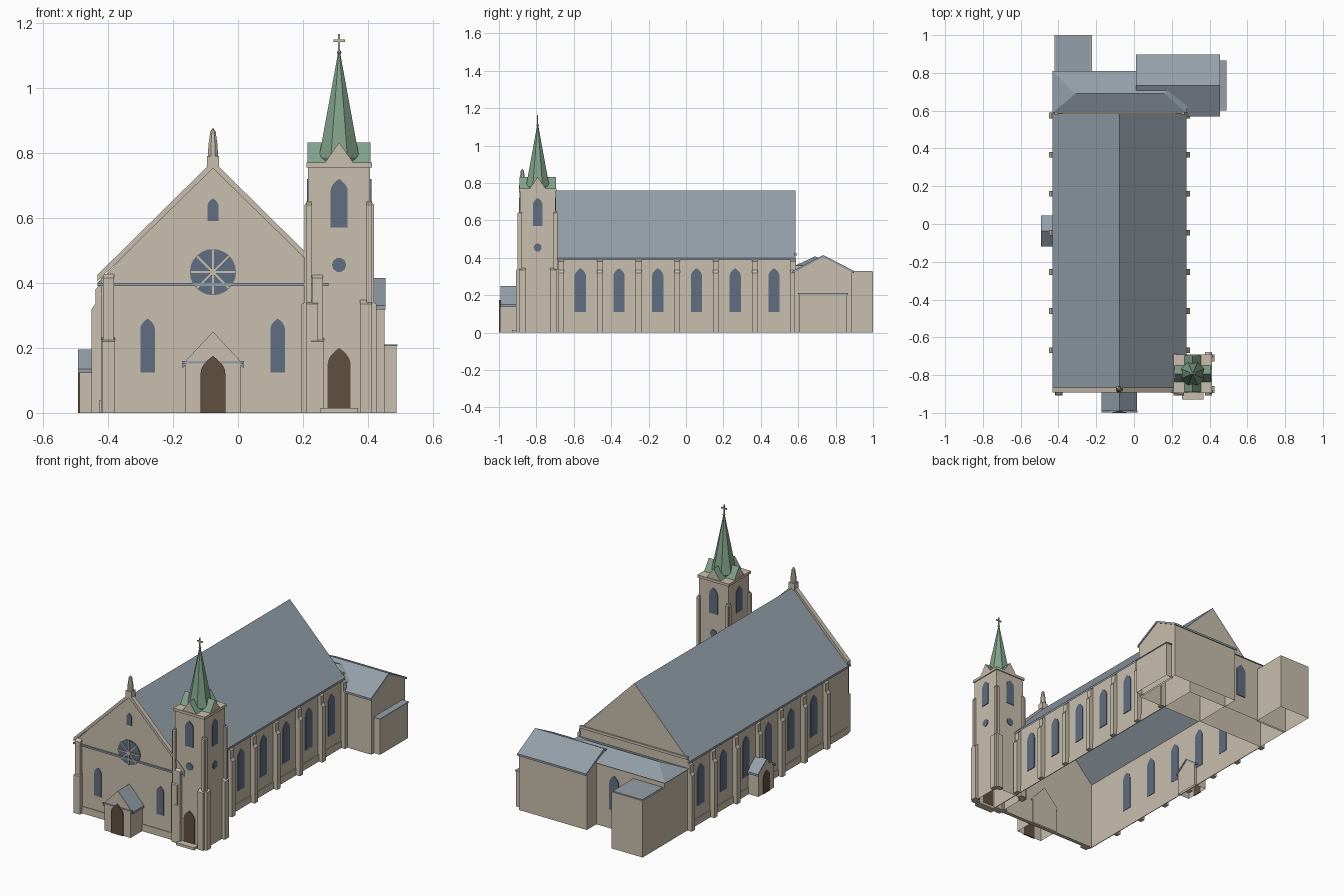
import bpy, bmesh, math
from mathutils import Vector

cube = bpy.data.objects.get("Cube")
if cube:
    bpy.data.objects.remove(cube, do_unlink=True)


def material(name, rgb):
    m = bpy.data.materials.new(name)
    m.use_nodes = True
    m.diffuse_color = (*rgb, 1)
    m.node_tree.nodes["Principled BSDF"].inputs["Base Color"].default_value = (*rgb, 1)
    return m


STONE = material("cream stone", (0.58, 0.52, 0.42))
SLATE = material("grey slate", (0.30, 0.35, 0.40))
COPPER = material("green copper", (0.22, 0.36, 0.26))
GLASS = material("blue glass", (0.115, 0.156, 0.22))
WOOD = material("brown wood", (0.117, 0.08, 0.05))

UP = Vector((0, 0, 1))


def build(name, bm, mat, drop=None, second=None, rule=None):
    """Finish a mesh: fix normals, drop unwanted faces, colour faces by a rule."""
    bmesh.ops.recalc_face_normals(bm, faces=bm.faces)
    bm.normal_update()
    if rule:
        for f in bm.faces:
            f.material_index = int(rule(f.normal))
    if drop:
        gone = [f for f in bm.faces if drop(f.normal)]
        bmesh.ops.delete(bm, geom=gone, context='FACES')
    me = bpy.data.meshes.new(name)
    bm.to_mesh(me)
    bm.free()
    me.materials.append(mat)
    if second:
        me.materials.append(second)
    ob = bpy.data.objects.new(name, me)
    bpy.context.collection.objects.link(ob)
    return ob


def prism(name, pts, axis, a, b, mat, **kw):
    """Extrude a 2D outline from a to b along an axis."""
    def place(p, d):
        return {'x': (d, p[0], p[1]), 'y': (p[0], d, p[1]), 'z': (p[0], p[1], d)}[axis]
    bm = bmesh.new()
    lo = [bm.verts.new(place(p, a)) for p in pts]
    hi = [bm.verts.new(place(p, b)) for p in pts]
    bm.faces.new(lo)
    bm.faces.new(hi)
    for i in range(len(pts)):
        j = (i + 1) % len(pts)
        bm.faces.new((lo[i], lo[j], hi[j], hi[i]))
    return build(name, bm, mat, **kw)


def box(name, x0, x1, y0, y1, z0, z1, mat, **kw):
    return prism(name, [(x0, y0), (x1, y0), (x1, y1), (x0, y1)], 'z', z0, z1, mat, **kw)


def house(name, axis, c, half, eave, ridge, a, b, over=0.01, inset=0.0, thick=0.012):
    """Open-bottomed gabled walls with a thin pitched roof."""
    prism(name + "_walls", [(c - half, 0), (c + half, 0), (c + half, eave), (c, ridge), (c - half, eave)],
          axis, a, b, STONE, drop=lambda n: abs(n.z) > 0.3)
    low = eave - over * (ridge - eave) / half
    w = half + over
    prism(name + "_roof", [(c - w, low), (c, ridge), (c + w, low), (c + w, low - thick),
                           (c, ridge - thick), (c - w, low - thick)],
          axis, a + inset, b - inset, SLATE)


def lathe(name, profile, sides, x, y, mat):
    bm = bmesh.new()
    rings = []
    for r, z in profile:
        rings.append([bm.verts.new((x + r * math.cos((i + .5) * math.tau / sides),
                                    y + r * math.sin((i + .5) * math.tau / sides), z)) for i in range(sides)])
    for p, q in zip(rings, rings[1:]):
        for i in range(sides):
            j = (i + 1) % sides
            bm.faces.new((p[i], p[j], q[j], q[i]))
    bm.faces.new(rings[0])
    bm.faces.new(rings[-1])
    return build(name, bm, mat)


def arch(name, axis, face, side, c, w, z0, z1, mat, proud=0.004):
    """Pointed-arch plate standing slightly proud of a wall."""
    h = 1.4 * w
    curve = [(w * (1 - (i / 5) ** 2), z1 - h + h * i / 5) for i in range(6)]
    pts = [(c - w, z0), (c + w, z0)] + [(c + x, z) for x, z in curve]
    pts += [(c - x, z) for x, z in reversed(curve[:-1])]
    prism(name, pts, axis, face - side * 0.002, face + side * proud, mat)


def disc(name, axis, face, side, c, z, r, sides, mat, proud=0.004):
    pts = [(c + r * math.cos(i * math.tau / sides), z + r * math.sin(i * math.tau / sides)) for i in range(sides)]
    prism(name, pts, axis, face - side * 0.002, face + side * proud, mat)


# Nave
CX, HALF, FRONT = -0.077, 0.345, -0.885
house("nave", 'y', CX, HALF, 0.41, 0.76, -0.875, 0.585)
prism("front_gable", [(CX - HALF, 0), (CX + HALF, 0), (CX + HALF, 0.41), (CX, 0.765), (CX - HALF, 0.41)],
      'y', FRONT, -0.867, STONE)
prism("gable_coping", [(CX - 0.355, 0.425), (CX, 0.775), (CX + 0.355, 0.425), (CX + 0.355, 0.405),
                       (CX, 0.752), (CX - 0.355, 0.405)], 'y', FRONT - 0.006, -0.865, STONE)
box("string_course", CX - 0.355, CX + 0.355, FRONT - 0.008, FRONT, 0.39, 0.4, SLATE)
box("front_plinth", CX - HALF, CX + HALF, FRONT - 0.004, FRONT, 0, 0.04, STONE)
box("rear_band", CX - HALF, CX + HALF, 0.58, 0.592, 0.41, 0.425, STONE)

# Side windows, plinths and stepped buttresses
for s, label in ((1, "left"), (-1, "right")):
    wall = CX + s * HALF
    box(label + "_plinth", min(wall, wall + s * 0.004), max(wall, wall + s * 0.004), -0.88, 0.58, 0, 0.04, STONE)
    for i in range(6):
        arch(label + "_window", 'x', wall, s, -0.565 + 0.207 * i, 0.03, 0.11, 0.345, GLASS)
    for i in range(7):
        y = -0.668 + 0.207 * i
        step = [(0, 0), (.028, 0), (.028, .32), (.017, .335), (.017, .38), (0, .395)]
        prism(label + "_buttress", [(wall + s * d, z) for d, z in step], 'y', y - 0.015, y + 0.015, STONE)

# Front windows, rose and corner buttresses
for x in (-0.278, 0.122):
    arch("front_window", 'y', FRONT, -1, x, 0.022, 0.125, 0.29, GLASS)
arch("attic_window", 'y', FRONT, -1, CX, 0.017, 0.59, 0.66, GLASS)
disc("rose_window", 'y', FRONT, -1, CX, 0.433, 0.071, 24, GLASS)
for k in range(4):
    a = k * math.pi / 4
    u = Vector((math.cos(a), math.sin(a))) * 0.07
    v = Vector((-math.sin(a), math.cos(a))) * 0.003
    c = Vector((CX, 0.433))
    prism("rose_spoke", [c - u - v, c + u - v, c + u + v, c - u + v], 'y', FRONT, FRONT - 0.008, STONE)
disc("rose_hub", 'y', FRONT, -1, CX, 0.433, 0.012, 12, STONE, 0.009)
for x in (-0.398, 0.244):
    for w, d, z in ((0.02, 0.024, 0.22), (0.017, 0.017, 0.415)):
        prism("front_buttress", [(FRONT, 0), (FRONT - d, 0), (FRONT - d, z), (FRONT, z + 0.012)],
              'x', x - w, x + w, STONE)

# Gable finial
box("finial_base", CX - 0.018, CX + 0.018, -0.893, -0.857, 0.75, 0.79, STONE)
lathe("finial", [(0.017, 0.79), (0.015, 0.825), (0.009, 0.865), (0.002, 0.875)], 8, CX, -0.875, STONE)

# Front porch and side porch
house("front_porch", 'y', CX, 0.084, 0.16, 0.25, -0.994, -0.86, inset=0.003)
box("porch_band", CX - 0.095, CX + 0.095, -0.998, -0.99, 0.152, 0.16, SLATE)
arch("porch_door", 'y', -0.994, -1, CX, 0.038, 0, 0.175, WOOD, 0.006)
house("side_porch", 'x', -0.038, 0.072, 0.142, 0.195, -0.488, -0.41, inset=-0.004)
arch("side_door", 'x', -0.488, -1, -0.038, 0.03, 0, 0.13, WOOD)

# Tower
TX, TY, T = 0.311, -0.793, 0.095
box("tower", TX - T, TX + T, TY - T, TY + T, 0, 0.76, STONE, drop=lambda n: n.z < -0.5)
box("tower_cornice", TX - 0.101, TX + 0.101, TY - 0.101, TY + 0.101, 0.755, 0.77, STONE)
for axis, c, d in (('y', TX, TY), ('x', TY, TX)):
    for s in (-1, 1):
        face = d + s * T
        arch("belfry_window", axis, face, s, c, 0.026, 0.57, 0.72, GLASS)
        disc("tower_round_window", axis, face, s, c, 0.455, 0.022, 10, GLASS)
        for e in (-1, 1):
            # clasping buttress pair on every corner
            for w, p, z in ((0.036, 0.02, 0.335), (0.016, 0.012, 0.64)):
                outer = c + e * (T + 0.006)
                ends = sorted((outer, outer - e * w))
                prism("tower_buttress", [(face - s * 0.01, 0), (face + s * p, 0), (face + s * p, z),
                                         (face, z + 0.012), (face - s * 0.01, z + 0.012)],
                      'x' if axis == 'y' else 'y', *ends, STONE)
    # crossing gablets: copper slopes, stone ends
    prism("spire_gablet", [(c - 0.045, 0.768), (c + 0.045, 0.768), (c, 0.832)], axis, d - 0.097, d + 0.097,
          COPPER, second=STONE, rule=lambda n: abs(n.z) < 0.1)
arch("tower_door", 'y', TY - T, -1, TX, 0.035, 0.015, 0.2, WOOD)
box("tower_step", TX - 0.058, TX + 0.058, -0.93, TY - T, 0, 0.015, STONE)

# Spire and cross
lathe("spire", [(0.06, 0.77), (0.067, 0.785), (0.003, 1.11)], 8, TX, TY, COPPER)
lathe("cross_ball", [(0.003, 1.1), (0.008, 1.108), (0.003, 1.117)], 8, TX, TY, STONE)
box("cross_post", TX - 0.003, TX + 0.003, TY - 0.003, TY + 0.003, 1.11, 1.165, STONE)
box("cross_arm", TX - 0.018, TX + 0.018, TY - 0.003, TY + 0.003, 1.141, 1.148, STONE)

# Chancel with hipped roof
box("chancel", CX - HALF, CX + HALF, 0.585, 0.8, 0, 0.36, STONE, drop=lambda n: abs(n.z) > 0.5)
bm = bmesh.new()
base = [bm.verts.new((x, y, 0.36)) for x, y in ((-0.432, 0.587), (0.278, 0.587), (0.278, 0.81), (-0.432, 0.81))]
r0, r1 = bm.verts.new((-0.31, 0.69, 0.408)), bm.verts.new((0.16, 0.69, 0.408))
for f in ((base[0], base[1], r1, r0), (base[1], base[2], r1), (base[2], base[3], r0, r1), (base[3], base[0], r0), base):
    bm.faces.new(f)
build("chancel_roof", bm, SLATE)
arch("chancel_window", 'y', 0.8, 1, -0.1, 0.03, 0.11, 0.31, GLASS)

# Sacristy with its lean-to
house("sacristy", 'x', 0.734, 0.154, 0.335, 0.415, 0.015, 0.45, inset=-0.004)
box("lean_to", 0.44, 0.488, 0.605, 0.86, 0, 0.205, STONE, drop=lambda n: n.z < -0.5)
box("lean_to_roof", 0.448, 0.491, 0.6, 0.865, 0.205, 0.211, SLATE)

# Rear annex with flat roof set inside a stone rim
box("annex", -0.422, -0.222, 0.79, 1.0, 0, 0.328, STONE, drop=lambda n: n.z < -0.5)
box("annex_roof", -0.415, -0.229, 0.805, 0.994, 0.326, 0.331, SLATE)
